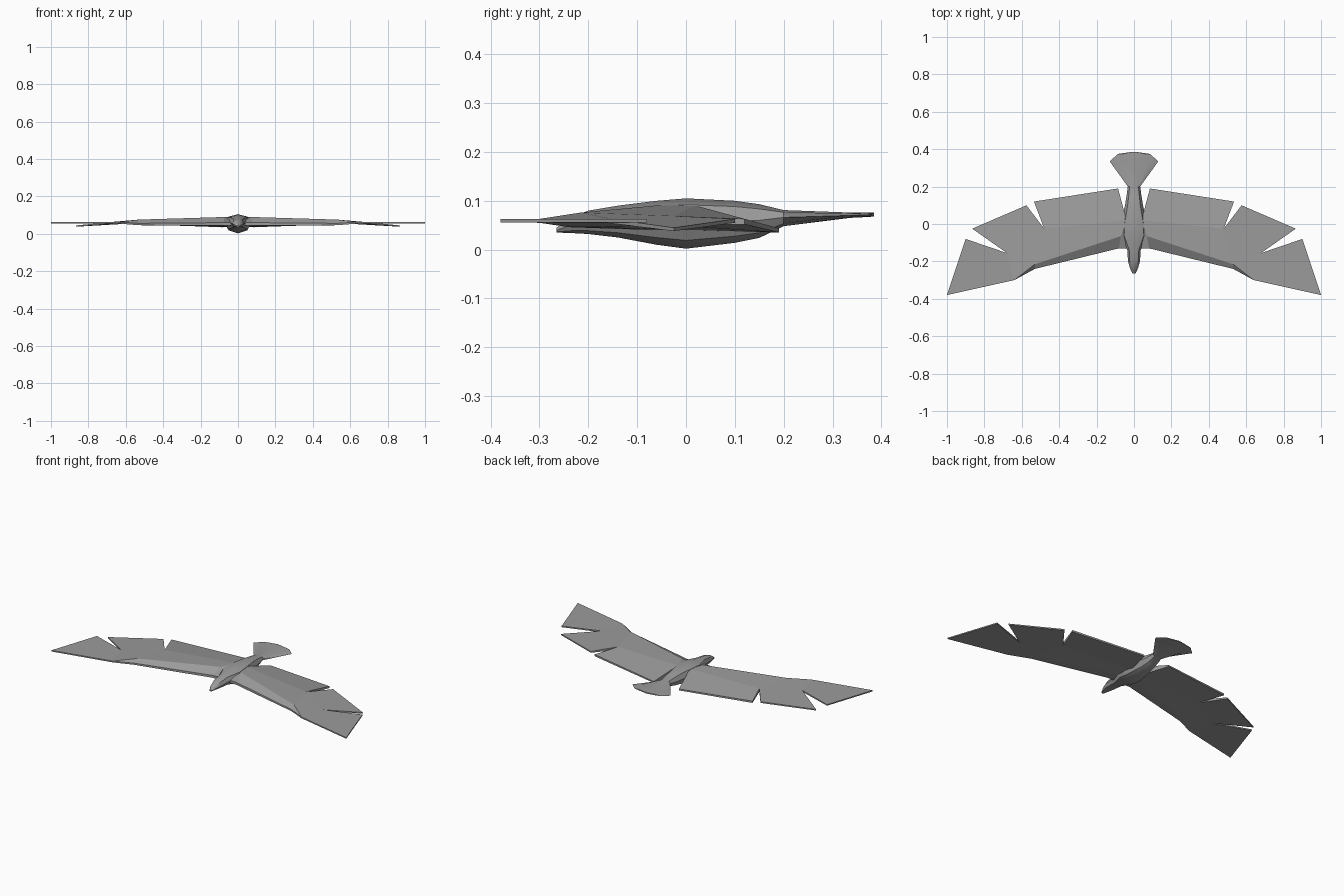
import bpy, bmesh, math

cube = bpy.data.objects.get("Cube")
if cube:
    bpy.data.objects.remove(cube, do_unlink=True)

grey = bpy.data.materials.new("feather grey")
grey.use_nodes = True
colour = (0.33, 0.33, 0.33, 1)
grey.diffuse_color = colour
for node in grey.node_tree.nodes:
    if node.type == 'BSDF_PRINCIPLED':
        node.inputs["Base Color"].default_value = colour
        node.inputs["Roughness"].default_value = 0.8


def finish(name, bm):
    """Turn a bmesh into a named grey object."""
    bmesh.ops.recalc_face_normals(bm, faces=bm.faces)
    mesh = bpy.data.meshes.new(name)
    bm.to_mesh(mesh)
    bm.free()
    mesh.materials.append(grey)
    obj = bpy.data.objects.new(name, mesh)
    bpy.context.collection.objects.link(obj)
    return obj


# Body: beak, head, breast and fanned tail lofted from oval rings
# each ring: y, half width, bottom z, widest z, top z
rings = [
    (-.265, .008, .035, .04, .045),
    (-.235, .022, .034, .05, .066),
    (-.2, .032, .032, .055, .08),
    (-.14, .036, .025, .058, .09),
    (-.06, .074, .01, .06, .1),
    (0, .071, .002, .06, .105),
    (.1, .048, .014, .06, .1),
    (.15, .04, .024, .06, .093),
    (.2, .033, .048, .066, .081),
    (.335, .13, .065, .07, .076),
    (.375, .085, .067, .071, .076),
    (.385, .015, .068, .072, .076),
]
SIDES = 8
bm = bmesh.new()
loops = []
for y, half, low, mid, high in rings:
    loop = []
    for i in range(SIDES):
        a = math.tau * i / SIDES
        s = math.sin(a)
        z = mid + s * ((high - mid) if s > 0 else (mid - low))
        loop.append(bm.verts.new((half * math.cos(a), y, z)))
    loops.append(loop)
for a, b in zip(loops, loops[1:]):
    for i in range(SIDES):
        j = (i + 1) % SIDES
        bm.faces.new((a[i], a[j], b[j], b[i]))
bm.faces.new(loops[0])
bm.faces.new(loops[-1])
body = finish("bird_body", bm)
bpy.ops.object.select_all(action='DESELECT')
body.select_set(True)
bpy.context.view_layer.objects.active = body
bpy.ops.object.shade_smooth_by_angle(angle=math.radians(40))

# Wing: each point is x, y, top z, bottom z
points = {
    "shoulder": (.02, -.13, .062, .045),
    "lead": (.08, -.13, .06, .045),
    "lead_bend": (.53, -.24, .056, .046),
    "root": (.04, .02, .09, .04),
    "ridge": (.07, -.065, .09, .04),
    "ridge_bend": (.53, -.215, .076, .046),
    "wrist": (.64, -.3, .063, .055),
    "tip": (1, -.38, .063, .056),
    "outer_trail": (.9, -.08, .063, .056),
    "outer_notch": (.68, -.155, .063, .054),
    "middle_tip": (.865, -.025, .045, .038),
    "middle_trail": (.575, .1, .063, .055),
    "inner_notch": (.48, -.025, .069, .05),
    "inner_trail": (.535, .12, .063, .052),
    "root_trail": (.085, .19, .044, .035),
}
panels = [
    "shoulder lead ridge root",                         # shoulder
    "lead lead_bend ridge_bend ridge",                  # leading slope
    "lead_bend wrist ridge_bend",
    "ridge ridge_bend inner_notch root",                # inner wing
    "root inner_notch inner_trail root_trail",          # inner feathers
    "ridge_bend wrist outer_notch inner_notch",         # outer wing
    "inner_notch outer_notch middle_tip middle_trail",  # middle feathers
    "wrist tip outer_trail outer_notch",                # outer feathers
]
bm = bmesh.new()
top = {n: bm.verts.new((x, y, hi)) for n, (x, y, hi, lo) in points.items()}
under = {n: bm.verts.new((x, y, lo)) for n, (x, y, hi, lo) in points.items()}
edge_use = {}
for panel in panels:
    names = panel.split()
    bm.faces.new([top[n] for n in names])
    bm.faces.new([under[n] for n in reversed(names)])
    for pair in zip(names, names[1:] + names[:1]):
        edge_use.setdefault(frozenset(pair), []).append(pair)
# Thin rim around the open outline
for uses in edge_use.values():
    if len(uses) == 1:
        a, b = uses[0]
        bm.faces.new((top[b], top[a], under[a], under[b]))
wings = finish("wings", bm)
mirror = wings.modifiers.new("mirror", 'MIRROR')
mirror.use_axis[0] = True
mirror.use_mirror_merge = False
